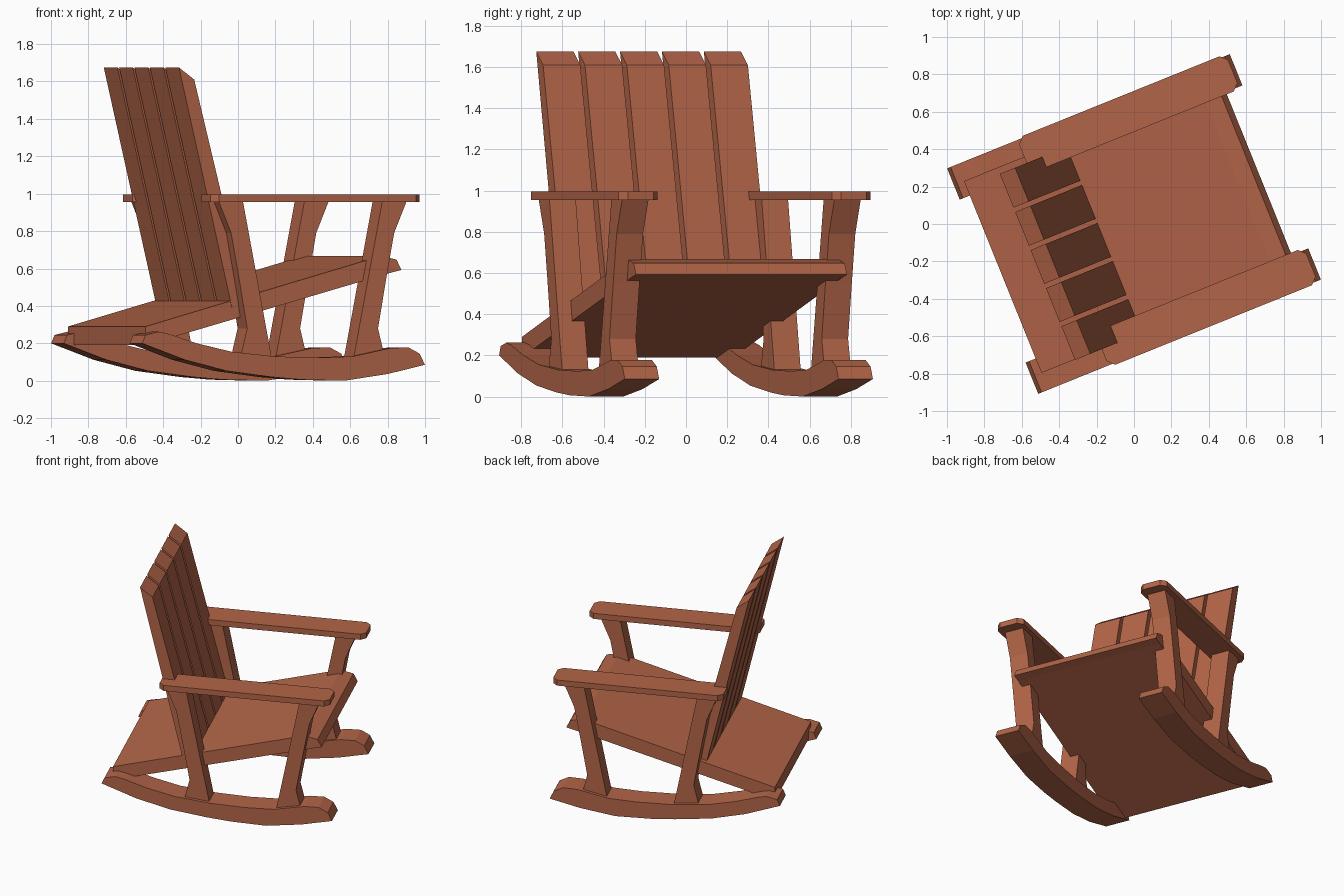
import bpy, bmesh, math
from mathutils import Matrix

if "Cube" in bpy.data.objects:
    bpy.data.objects.remove(bpy.data.objects["Cube"])

TURN = Matrix.Rotation(math.radians(22), 4, 'Z')   # chair stands turned on the grid
wood = bpy.data.materials.new("red_brown_wood")
wood.diffuse_color = (0.45, 0.13, 0.065, 1)
wood.use_nodes = True
wood.node_tree.nodes["Principled BSDF"].inputs["Base Color"].default_value = wood.diffuse_color


def extrude(name, outline, vec):
    """Solid from a flat 3D outline pushed along vec, then turned into place."""
    bm = bmesh.new()
    face = bm.faces.new([bm.verts.new(p) for p in outline])
    new = bmesh.ops.extrude_face_region(bm, geom=[face])["geom"]
    bmesh.ops.translate(bm, vec=vec, verts=[e for e in new if isinstance(e, bmesh.types.BMVert)])
    bmesh.ops.recalc_face_normals(bm, faces=bm.faces)
    bmesh.ops.transform(bm, matrix=TURN, verts=bm.verts)
    me = bpy.data.meshes.new(name)
    bm.to_mesh(me)
    bm.free()
    me.materials.append(wood)
    ob = bpy.data.objects.new(name, me)
    bpy.context.collection.objects.link(ob)
    return ob


def side_part(name, profile, y0, y1):
    """Side profile (forward, up) made into a board between y0 and y1."""
    return extrude(name, [(u, y0, z) for u, z in profile], (0, y1 - y0, 0))


rocker = [(-0.815, 0.20), (-0.57, 0.112), (-0.33, 0.053), (-0.07, 0.02), (0.10, 0.006),
          (0.35, 0.0), (0.60, 0.036), (0.815, 0.085), (0.785, 0.145), (0.72, 0.178),
          (0.62, 0.175), (0.40, 0.13), (0.20, 0.123), (-0.05, 0.13), (-0.30, 0.155),
          (-0.50, 0.20), (-0.66, 0.25), (-0.72, 0.262), (-0.795, 0.245)]
leg = [(0.58, 0.96), (0.72, 0.96), (0.648, 0.79), (0.603, 0.55), (0.555, 0.28),
       (0.585, 0.16), (0.59, 0.10), (0.41, 0.10)]
back_leg = [(0.356 - u, z) for u, z in leg]

# Rockers, legs and armrests on both sides
for s, side in ((1, "left"), (-1, "right")):
    side_part(f"rocker_{side}", rocker, s * 0.47, s * 0.65)
    side_part(f"front_leg_{side}", leg, s * 0.487, s * 0.625)
    side_part(f"back_leg_{side}", back_leg, s * 0.487, s * 0.625)
    a, b, i, o, c = -0.41, 0.795, 0.457, 0.66, 0.035
    plan = [(a + c, i), (b - c, i), (b, i + c), (b, o - c), (b - c, o),
            (a + c, o), (a, o - c), (a, i + c)]
    extrude(f"armrest_{side}", [(u, s * v, 0.955) for u, v in plan], (0, 0, 0.042))

# Sloping seat with a rounded-off front edge
seat = [(-0.757, 0.29), (0.60, 0.667), (0.69, 0.648), (0.72, 0.592), (0.66, 0.578), (-0.757, 0.19)]
side_part("seat", seat, -0.553, 0.553)

# Five leaning back slats
slat = [(-0.17, 0.41), (-0.477, 1.61), (-0.565, 1.675), (-0.258, 0.385)]
for n in range(5):
    y = -0.556 + n * 0.2195
    side_part(f"back_slat_{n + 1}", slat, y, y + 0.195)
